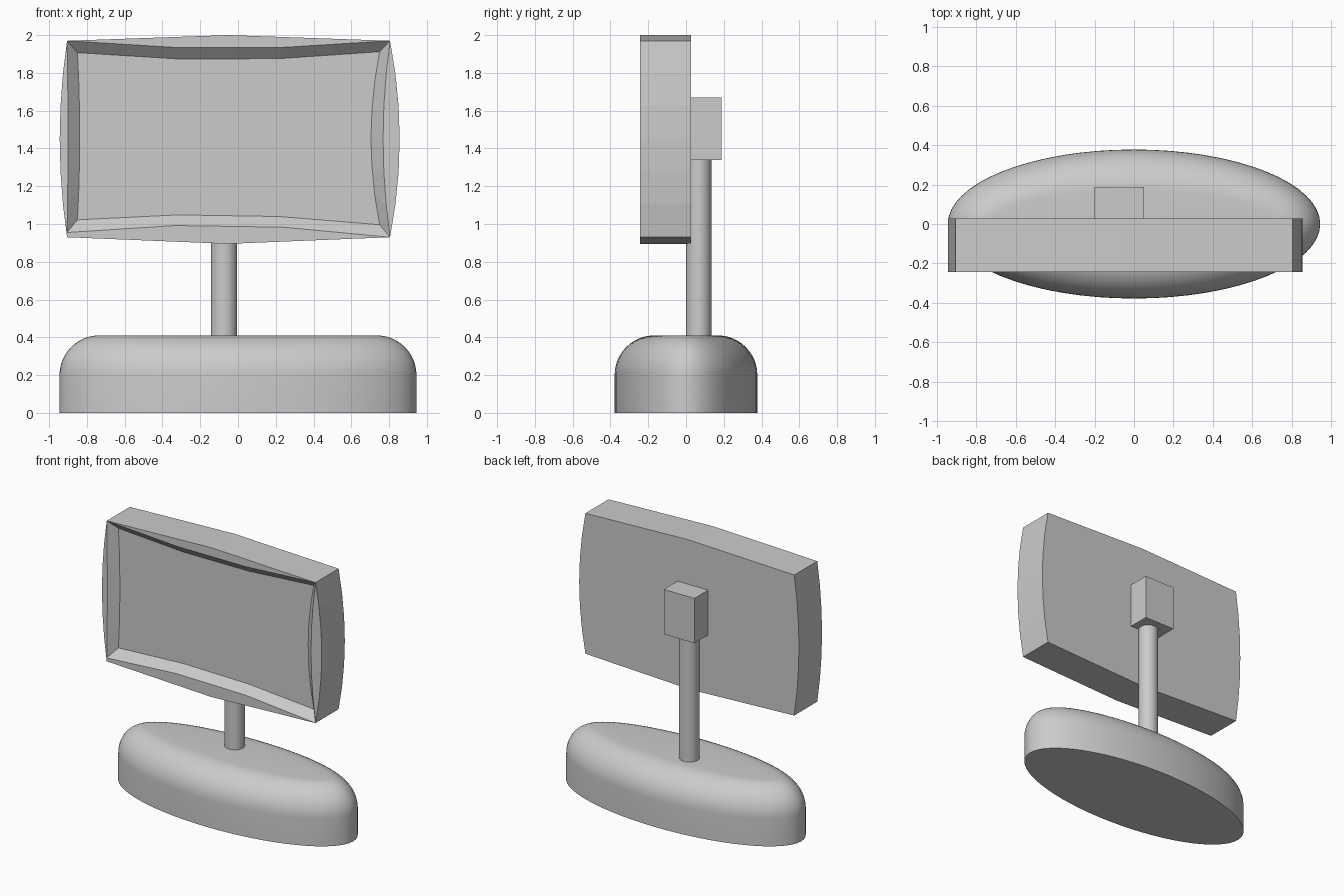
import bpy, bmesh, math
from mathutils import Vector

cube = bpy.data.objects.get("Cube")
if cube:
    bpy.data.objects.remove(cube)

grey = bpy.data.materials.new("plain grey")
grey.use_nodes = True
colour = (0.6, 0.6, 0.6, 1)
grey.diffuse_color = colour
grey.node_tree.nodes["Principled BSDF"].inputs["Base Color"].default_value = colour


def loft(name, rings, smooth=False):
    """Skin a closed solid through rings of equal length, capping both ends."""
    bm = bmesh.new()
    loops = [[bm.verts.new(p) for p in ring] for ring in rings]
    n = len(loops[0])
    for a, b in zip(loops, loops[1:]):
        for i in range(n):
            j = (i + 1) % n
            bm.faces.new((a[i], a[j], b[j], b[i]))
    bm.faces.new(loops[0])
    bm.faces.new(loops[-1])
    bmesh.ops.remove_doubles(bm, verts=bm.verts, dist=0.001)
    bmesh.ops.recalc_face_normals(bm, faces=bm.faces)
    mesh = bpy.data.meshes.new(name)
    bm.to_mesh(mesh)
    bm.free()
    mesh.materials.append(grey)
    obj = bpy.data.objects.new(name, mesh)
    bpy.context.collection.objects.link(obj)
    if smooth:
        bpy.ops.object.select_all(action='DESELECT')
        obj.select_set(True)
        bpy.context.view_layer.objects.active = obj
        bpy.ops.object.shade_smooth_by_angle(angle=math.radians(30))
    return obj


def ellipse(cx, cy, z, rx, ry, n):
    return [(cx + rx * math.cos(2 * math.pi * i / n),
             cy + ry * math.sin(2 * math.pi * i / n), z) for i in range(n)]


# Edge shapes, as bulge height along a side (t from 0 to 1)
def tent(t):
    return 2 * min(t, 1 - t)


def plateau(t):
    return min(1, 3 * min(t, 1 - t))


def arc(t):
    return 4 * t * (1 - t)


def frame(y, corners, bulges, flat_shape, steps=6):
    """Four-cornered outline; sides run bottom, right, top, left and bulge outward."""
    out = Vector((0, -1)), Vector((1, 0)), Vector((0, 1)), Vector((-1, 0))
    pts = []
    for s in range(4):
        a, b = Vector(corners[s]), Vector(corners[(s + 1) % 4])
        shape = arc if s % 2 else flat_shape
        for k in range(steps):
            t = k / steps
            p = a.lerp(b, t) + out[s] * bulges[s] * shape(t)
            pts.append((p.x, y, p.y))
    return pts


# Base: oval foot with a wide rounded upper edge
round_r, height = 0.21, 0.41
base_rings = [ellipse(0, 0, 0, 0.945, 0.378, 64)]
for i in range(13):
    a = math.pi / 2 * i / 12
    inset = round_r * (1 - math.cos(a))
    base_rings.append(ellipse(0, 0, height - round_r + round_r * math.sin(a),
                              0.945 - inset, 0.378 - inset, 64))
loft("base", base_rings, smooth=True)

# Pole
loft("pole", [ellipse(-0.074, 0.067, z, 0.069, 0.067, 32) for z in (0.39, 1.35)], smooth=True)

# Mounting block behind the screen
loft("mounting_block", [[(x, y, z) for x, y in
                         ((-0.2, 0.02), (0.05, 0.02), (0.05, 0.188), (-0.2, 0.188))]
                        for z in (1.338, 1.67)])

# Screen: bulging case, pinched lip and sloped bezel down to the recessed panel
outer = [(-0.905, 0.93), (0.805, 0.93), (0.805, 1.97), (-0.905, 1.97)]
lip = [(-0.905, 0.955), (0.805, 0.93), (0.805, 1.97), (-0.905, 1.97)]
panel = [(-0.85, 1.022), (0.75, 0.996), (0.75, 1.912), (-0.85, 1.907)]
case_bulge = (0.035, 0.051, 0.03, 0.039)
loft("screen", [
    frame(0.027, outer, case_bulge, tent),
    frame(-0.243, outer, case_bulge, tent),
    frame(-0.243, lip, (-0.045, -0.037, -0.035, -0.005), plateau),
    frame(-0.185, panel, (-0.035, -0.046, -0.035, -0.012), plateau),
])
